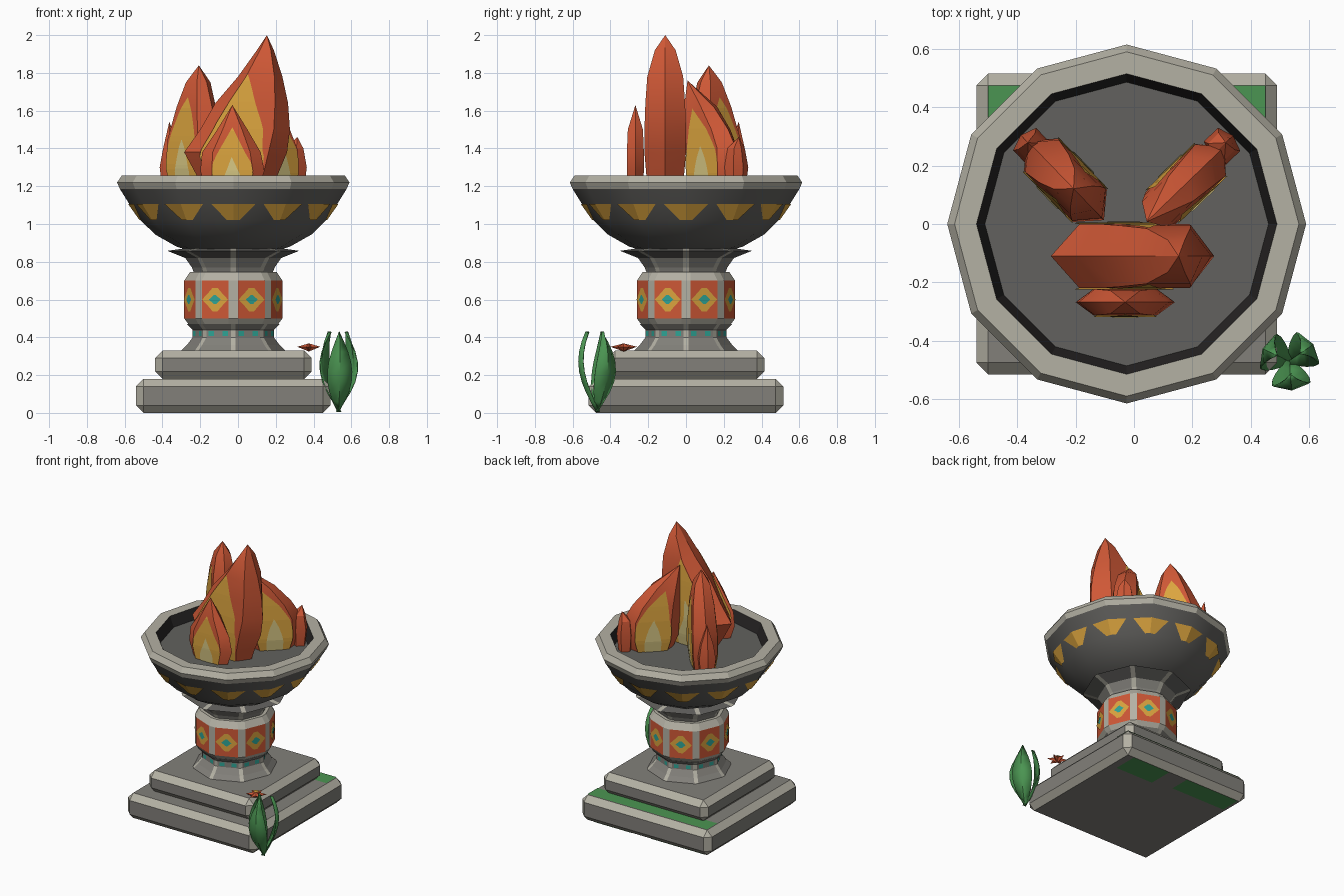
import bpy, bmesh, math, random
from mathutils import Vector, Matrix

default_cube = bpy.data.objects.get("Cube")
if default_cube:
    bpy.data.objects.remove(default_cube, do_unlink=True)

CENTRE_X = -0.025
palette = {
    "light_stone": "b4b1a4", "grey_stone": "82807a", "dark_stone": "62615e",
    "charcoal": "423a39", "soot": "262424", "ember_red": "cf5836",
    "flame_yellow": "dca53f", "pale_yellow": "d8c884", "teal": "2fa596",
    "leaf_green": "4b9552",
}


def linear(channel):
    value = int(channel, 16) / 255
    return value / 12.92 if value < 0.04 else ((value + 0.055) / 1.055) ** 2.4


materials = {}
for colour_name, code in palette.items():
    mat = bpy.data.materials.new(colour_name)
    mat.use_nodes = True
    colour = [linear(code[i:i + 2]) for i in (0, 2, 4)] + [1]
    mat.diffuse_color = colour
    shader = mat.node_tree.nodes["Principled BSDF"]
    shader.inputs["Base Color"].default_value = colour
    shader.inputs["Roughness"].default_value = 0.9
    materials[colour_name] = mat


def build(name, verts, faces, colours, solid=True, smooth=0):
    """Make an object; colours is one name, or one name per face."""
    if isinstance(colours, str):
        colours = [colours] * len(faces)
    mesh = bpy.data.meshes.new(name)
    mesh.from_pydata([tuple(v) for v in verts], [], faces)
    used = list(dict.fromkeys(colours))
    for colour_name in used:
        mesh.materials.append(materials[colour_name])
    for poly, colour_name in zip(mesh.polygons, colours):
        poly.material_index = used.index(colour_name)
    obj = bpy.data.objects.new(name, mesh)
    bpy.context.collection.objects.link(obj)
    if solid:
        bm = bmesh.new()
        bm.from_mesh(mesh)
        bmesh.ops.remove_doubles(bm, verts=bm.verts, dist=0.0005)
        bmesh.ops.recalc_face_normals(bm, faces=bm.faces)
        bm.to_mesh(mesh)
        bm.free()
    if smooth:
        bpy.ops.object.select_all(action="DESELECT")
        bpy.context.view_layer.objects.active = obj
        obj.select_set(True)
        bpy.ops.object.shade_smooth_by_angle(angle=math.radians(smooth))
    return obj


def polar(radius, angle, z):
    return Vector((CENTRE_X + radius * math.cos(angle), radius * math.sin(angle), z))


def lathe(name, sides, profile, colours, cut=0, smooth=0):
    """Stack polygon rings; cut trims each corner into a light strip."""
    verts, faces, tints = [], [], []
    step = math.tau / sides
    for radius, z in profile:
        for k in range(sides):
            corner = polar(radius, k * step, z)
            if not cut:
                verts.append(corner)
                continue
            for turn in (-1, 1):
                to_next = polar(radius, (k + turn) * step, z) - corner
                verts.append(corner + to_next.normalized() * cut)
    count = len(verts) // len(profile)
    for row in range(len(profile) - 1):
        for k in range(count):
            n = (k + 1) % count
            a, b = row * count, (row + 1) * count
            faces.append((a + k, a + n, b + n, b + k))
            tints.append("light_stone" if cut and k % 2 == 0 else colours[row])
    faces += [tuple(range(count)), tuple(range(len(verts) - count, len(verts)))]
    tints += [colours[0], colours[-1]]
    return build(name, verts, faces, tints, smooth=smooth)


# Two stepped slabs with pale worn edges
def slab(name, half, bottom, top):
    bm = bmesh.new()
    place = Matrix.Translation((CENTRE_X, 0, (bottom + top) / 2))
    bmesh.ops.create_cube(bm, size=1, matrix=place @ Matrix.Diagonal((2 * half, 2 * half, top - bottom, 1)))
    bmesh.ops.bevel(bm, geom=bm.edges[:], offset=0.04, segments=1, affect="EDGES")
    bm.normal_update()
    mesh = bpy.data.meshes.new(name)
    for face in bm.faces:
        face.material_index = 0 if max(abs(c) for c in face.normal) > 0.99 else 1
    bm.to_mesh(mesh)
    bm.free()
    mesh.materials.append(materials["grey_stone"])
    mesh.materials.append(materials["light_stone"])
    bpy.context.collection.objects.link(bpy.data.objects.new(name, mesh))


slab("lower_slab", 0.515, 0, 0.18)
slab("upper_slab", 0.415, 0.18, 0.33)


# Moss along the back of the lower slab, above and below
def moss(name, x0, x1, y0, z, up):
    loop = [(x0, y0, z), (x1, y0, z), (x1, 0.475, z), (x0, 0.475, z)]
    build(name, loop if up else loop[::-1], [(0, 1, 2, 3)], "leaf_green", solid=False)


moss("moss_top", -0.5, 0.45, 0.36, 0.184, True)
moss("moss_under_left", 0.1, 0.4, 0.3, -0.002, False)
moss("moss_under_right", -0.48, -0.05, 0.33, -0.002, False)

# Eight-sided column: flared foot, painted band, flared neck
lathe("column_foot", 8, [(0.29, 0.32), (0.25, 0.36), (0.22, 0.4), (0.22, 0.44), (0.25, 0.47)],
      ["grey_stone"] * 4, cut=0.014)
lathe("column_band", 8, [(0.24, 0.46), (0.27, 0.5), (0.27, 0.7), (0.24, 0.745)],
      ["light_stone", "ember_red", "light_stone"], cut=0.026)
lathe("column_neck", 8, [(0.21, 0.73), (0.225, 0.77), (0.26, 0.82), (0.355, 0.858), (0.2, 0.88)],
      ["grey_stone", "grey_stone", "dark_stone", "dark_stone"], cut=0.016)


def facet_plates(name, colour, outline, z, distance):
    """Lay a flat outline on each of the eight column sides."""
    verts, faces = [], []
    for k in range(8):
        angle = (k + 0.5) * math.tau / 8
        side = Vector((-math.sin(angle), math.cos(angle), 0))
        base = polar(distance, angle, z)
        faces.append(tuple(range(len(verts), len(verts) + len(outline))))
        verts += [base + side * u + Vector((0, 0, v)) for u, v in outline]
    build(name, verts, faces, colour, solid=False)


def eye_shape(width, height):
    w, h = width, height
    return [(-w, 0), (-w / 2, -h * 0.6), (-w / 5, -h), (w / 5, -h), (w / 2, -h * 0.6),
            (w, 0), (w / 2, h * 0.6), (w / 5, h), (-w / 5, h), (-w / 2, h * 0.6)]


apothem = math.cos(math.pi / 8)
facet_plates("band_eyes", "flame_yellow", eye_shape(0.074, 0.062), 0.6, 0.27 * apothem + 0.003)
facet_plates("band_pupils", "teal", eye_shape(0.034, 0.024), 0.6, 0.27 * apothem + 0.006)
for shift in (-0.04, 0.04):
    square = [(shift + u * 0.016, v * 0.013) for u, v in ((-1, -1), (1, -1), (1, 1), (-1, 1))]
    facet_plates("foot_dots", "teal", square, 0.42, 0.22 * apothem + 0.003)

# Twelve-sided bowl, rim and sooty inside
lathe("bowl", 12, [(0.2, 0.85), (0.3, 0.88), (0.415, 0.945), (0.49, 1.02), (0.55, 1.105), (0.6, 1.185)],
      ["dark_stone"] * 5, smooth=35)
rim = lathe("bowl_rim", 12, [(0.59, 1.18), (0.6, 1.185), (0.615, 1.22), (0.59, 1.257), (0.515, 1.257),
                             (0.47, 1.145), (0.43, 1.15)],
            ["light_stone"] * 4 + ["soot", "charcoal"])

# Painted wedges folded over the bowl corners
verts, faces = [], []
for k in range(12):
    for turn in (-1, 1):
        here, there = k * math.tau / 12, (k + turn) * math.tau / 12
        quad = []
        for radius, z, reach in ((0.49, 1.02, 0), (0.49, 1.02, 0.13), (0.55, 1.105, 0.42), (0.55, 1.105, 0)):
            radius += 0.006
            quad.append(polar(radius, here, z).lerp(polar(radius, there, z), reach))
        faces.append(tuple(range(len(verts), len(verts) + 4)))
        verts += quad if turn > 0 else quad[::-1]
build("bowl_wedges", verts, faces, "flame_yellow", solid=False)

# Glowing embers scattered on the coals
random.seed(4)
for i in range(24):
    spot = polar(random.uniform(0.3, 0.43), i * 2.4, 1.15)
    size = random.uniform(0.01, 0.024)
    verts = [spot + Vector((size * math.cos(a), size * math.sin(a), h))
             for h in (0, 0.006) for a in (0, 1, 2, 3, 4, 5)]
    faces = [tuple(range(6, 12))] + [(j, (j + 1) % 6, (j + 1) % 6 + 6, j + 6) for j in range(6)]
    build("ember", verts, faces, "flame_yellow" if i % 6 == 0 else "ember_red")


# Flames: flattened bodies with yellow and pale sheets on both broad sides
def sample(rows, z):
    for low, high in zip(rows, rows[1:]):
        if z <= high[0]:
            f = (z - low[0]) / (high[0] - low[0])
            return [a + (b - a) * f for a, b in zip(low[1:], high[1:])]
    return rows[-1][1:]


def flame(name, x, y, degrees, rows, layers=True, lean=0):
    """Each row is height, one end, other end, half thickness."""
    turn = Matrix.Translation((x, y, 0)) @ Matrix.Rotation(math.radians(degrees), 4, "Z")
    verts, faces = [], []
    for z, a, b, d in rows:
        e = (b - a) * 0.18
        ring = [(a, 0), (a + e, -d), (b - e, -d), (b, 0), (b - e, d), (a + e, d)]
        verts += [turn @ Vector((u, v, z)) for u, v in ring]
    for r in range(0, len(verts) - 6, 6):
        faces += [(r + k, r + (k + 1) % 6, r + (k + 1) % 6 + 6, r + k + 6) for k in range(6)]
    faces.append(tuple(range(6)))
    build(name, verts, faces, "ember_red", smooth=25)
    if not layers:
        return
    foot, height = rows[0][0], rows[-1][0] - rows[0][0]
    for colour, tall, wide, lift in (("flame_yellow", 0.76, 0.66, 0.005), ("pale_yellow", 0.44, 0.3, 0.009)):
        verts, faces, steps = [], [], 18
        for side in (-1, 1):
            start = len(verts)
            for i in range(steps + 1):
                t = i / steps
                z = foot + height * tall * t
                a, b, d = sample(rows, z)
                p, q, _ = sample(rows, foot + height * t)
                half = min((q - p) * wide / 2, (b - a) * 0.33)
                mid = (a + b) / 2 + lean * t * tall
                verts += [turn @ Vector((mid + s * half, side * (d + lift), z)) for s in (side, -side)]
            faces += [(n + 1, n, n + 2, n + 3)[::1] for n in range(start, start + 2 * steps, 2)]
        build(name + "_" + colour, verts, faces, colour, solid=False)


flame("main_flame", 0, -0.11, 0, [
    (1.14, -0.14, 0.17, 0.08), (1.26, -0.22, 0.21, 0.1), (1.38, -0.285, 0.26, 0.11), (1.5, -0.2, 0.275, 0.11),
    (1.64, -0.12, 0.265, 0.105), (1.78, 0, 0.235, 0.095), (1.92, 0.1, 0.19, 0.055), (2, 0.153, 0.153, 0)],
    lean=-0.09)
flame("front_flame", -0.03, -0.268, 0, [
    (1.14, -0.12, 0.12, 0.035), (1.28, -0.17, 0.17, 0.045), (1.38, -0.16, 0.15, 0.045),
    (1.5, -0.08, 0.08, 0.04), (1.63, 0, 0, 0)])
flame("left_rear_flame", 0.18, 0.14, 44, [
    (1.14, -0.13, 0.13, 0.06), (1.26, -0.18, 0.18, 0.075), (1.4, -0.19, 0.18, 0.075),
    (1.5, -0.19, 0.12, 0.07), (1.62, -0.19, 0.01, 0.06), (1.76, -0.19, -0.19, 0)])
flame("right_rear_flame", -0.235, 0.15, 134, [
    (1.14, -0.13, 0.14, 0.06), (1.3, -0.19, 0.19, 0.08), (1.45, -0.18, 0.18, 0.08),
    (1.62, -0.14, 0.1, 0.07), (1.75, -0.1, 0.03, 0.05), (1.84, -0.04, -0.04, 0)])
for name, x, degrees, top in (("left_flamelet", 0.3, 44, 1.46), ("right_flamelet", -0.35, 134, 1.54)):
    flame(name, x, 0.265, degrees, [(1.16, -0.04, 0.04, 0.04), (1.3, -0.05, 0.055, 0.055),
                                    (1.4, -0.04, 0.04, 0.04), (top, 0.02, 0.02, 0)], layers=False)

# Three curved leaves at the front left corner
for degrees in (35, 155, 275):
    turn = Matrix.Translation((0.532, -0.47, 0)) @ Matrix.Rotation(math.radians(degrees), 4, "Z")
    verts = []
    for i in range(9):
        t = i / 8
        out, half = 0.095 * math.sin(t * 2.5), 0.066 * math.sin(math.pi * t ** 0.9) + 0.001
        verts += [turn @ Vector((out + fold, s * half, 0.005 + 0.425 * t))
                  for s, fold in ((-1, -0.012), (0, 0.006), (1, -0.012))]
    faces = [(r + k, r + k + 1, r + k + 4, r + k + 3) for r in range(0, 24, 3) for k in (0, 1)]
    leaf = build("leaf", verts, faces, "leaf_green", solid=False, smooth=30)
    leaf.modifiers.new("thickness", "SOLIDIFY").thickness = 0.006

# Small star flower resting on the upper slab
verts = [Vector((0.375, -0.33, z)) for z in (0.325, 0.368)]
for k in range(12):
    a, reach = k * math.tau / 12, 0.07 if k % 2 else 0.03
    verts.append(Vector((0.375 + reach * math.cos(a), -0.33 + reach * math.sin(a), 0.35)))
faces = [(end, 2 + k, 2 + (k + 1) % 12) for end in (0, 1) for k in range(12)]
build("flower", verts, faces, "ember_red")
heart = [Vector((0.375 + 0.02 * math.cos(a), -0.33 + 0.02 * math.sin(a), 0.37)) for a in range(6)]
build("flower_heart", heart, [tuple(range(6))], "flame_yellow", solid=False)
